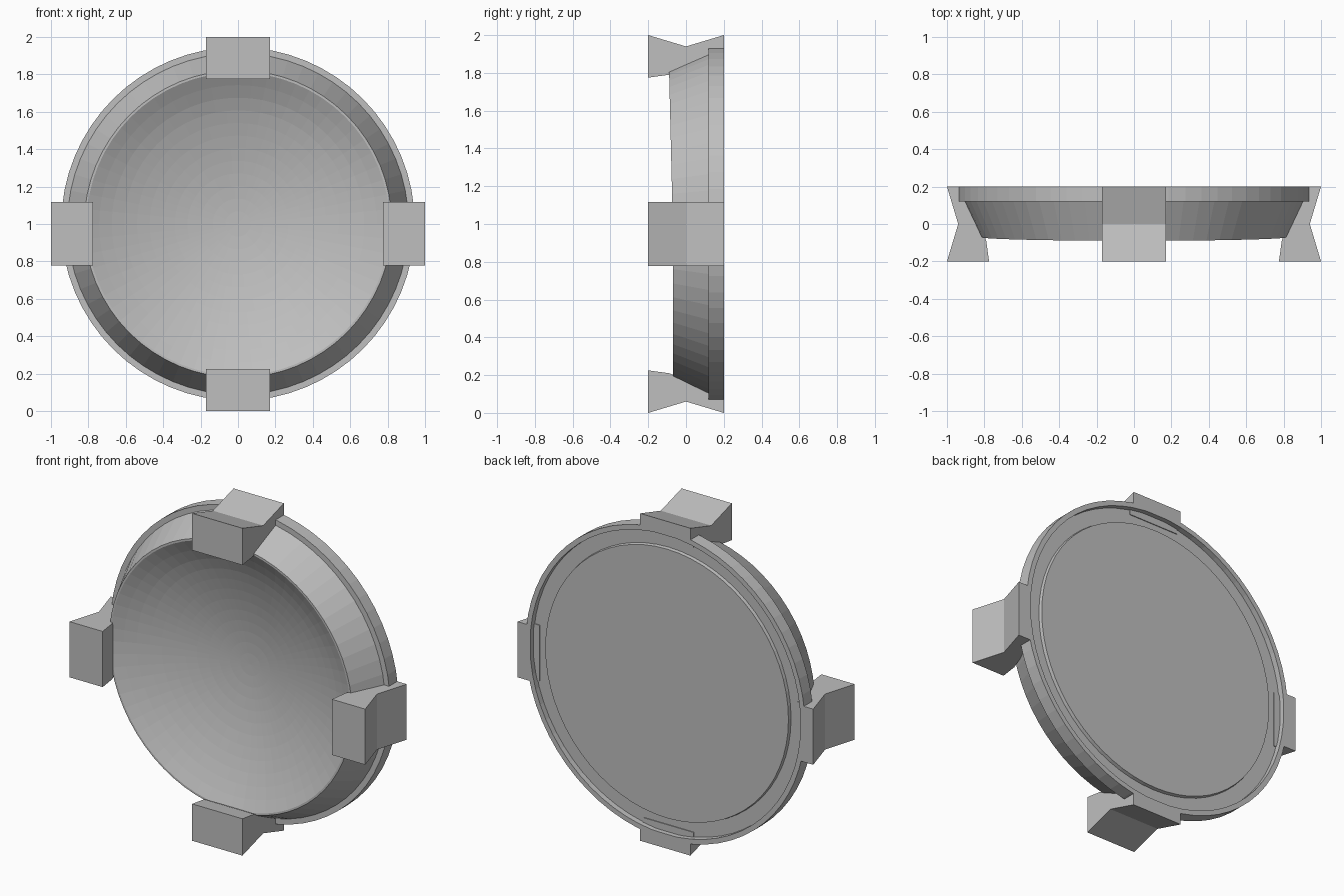
import bpy
import bmesh
import math
from mathutils import Matrix, Vector

cube = bpy.data.objects.get("Cube")
if cube:
    bpy.data.objects.remove(cube, do_unlink=True)

# Single grey material
grey = bpy.data.materials.new("plain_grey")
grey.use_nodes = True
colour = (0.52, 0.52, 0.52, 1)
grey.diffuse_color = colour
grey.node_tree.nodes["Principled BSDF"].inputs["Base Color"].default_value = colour

SEGMENTS = 64
CENTRE_Z = 1.0
RIM, RIM_Y, BOWL_Y = 0.81, -0.07, 0.12


def finish(name, bm):
    bmesh.ops.recalc_face_normals(bm, faces=bm.faces)
    mesh = bpy.data.meshes.new(name)
    bm.to_mesh(mesh)
    bm.free()
    mesh.materials.append(grey)
    obj = bpy.data.objects.new(name, mesh)
    bpy.context.collection.objects.link(obj)
    return obj


def lathe(name, profile):
    """Spin a (radius, y) profile around the y axis."""
    bm = bmesh.new()
    verts = [bm.verts.new((r, y, 0)) for r, y in profile]
    edges = [bm.edges.new(pair) for pair in zip(verts, verts[1:])]
    bmesh.ops.spin(bm, geom=verts + edges, cent=(0, 0, 0), axis=(0, 1, 0),
                   angle=math.tau, steps=SEGMENTS, use_merge=True)
    bmesh.ops.remove_doubles(bm, verts=bm.verts, dist=0.0005)
    # Upper half of the front rim leans slightly forward
    for v in bm.verts:
        if v.co.y < 0:
            v.co.y *= 1 + 0.28 * max(0, v.co.z / RIM)
    bmesh.ops.translate(bm, verts=bm.verts, vec=(0, 0, CENTRE_Z))
    return finish(name, bm)


# Dish: concave front, sloping side, stepped flange and recessed back
bowl = [(RIM * i / 12, BOWL_Y + (RIM_Y - BOWL_Y) * (i / 12) ** 2)
        for i in range(13)]
shell = [(0.822, RIM_Y), (0.912, 0.12), (0.945, 0.12), (0.945, 0.2),
         (0.915, 0.2), (0.915, 0.165), (0.826, 0.165), (0.822, 0.185), (0, 0.185)]
lathe("dish", bowl + shell)

# Clips: notched blocks around the edge, profile in (radius, y)
CLIP = [(0.775, -0.2), (1, -0.2), (0.94, 0), (1, 0.2), (0.912, 0.2),
        (0.912, 0.17), (0.87, 0.17), (0.87, 0.12), (0.79, -0.09)]


def clip(name, angle, drop=0.0):
    bm = bmesh.new()
    half = 0.17
    face = bm.faces.new([bm.verts.new((r, y, -half)) for r, y in CLIP])
    result = bmesh.ops.extrude_face_region(bm, geom=[face])
    top = [g for g in result["geom"] if isinstance(g, bmesh.types.BMVert)]
    bmesh.ops.translate(bm, verts=top, vec=(0, 0, 2 * half))
    place = Matrix.Translation(Vector((0, 0, CENTRE_Z - drop)))
    bm.transform(place @ Matrix.Rotation(angle, 4, "Y"))
    return finish(name, bm)


clip("left_clip", 0, 0.053)
clip("right_clip", math.pi, 0.053)
clip("top_clip", -math.pi / 2)
clip("bottom_clip", math.pi / 2)
